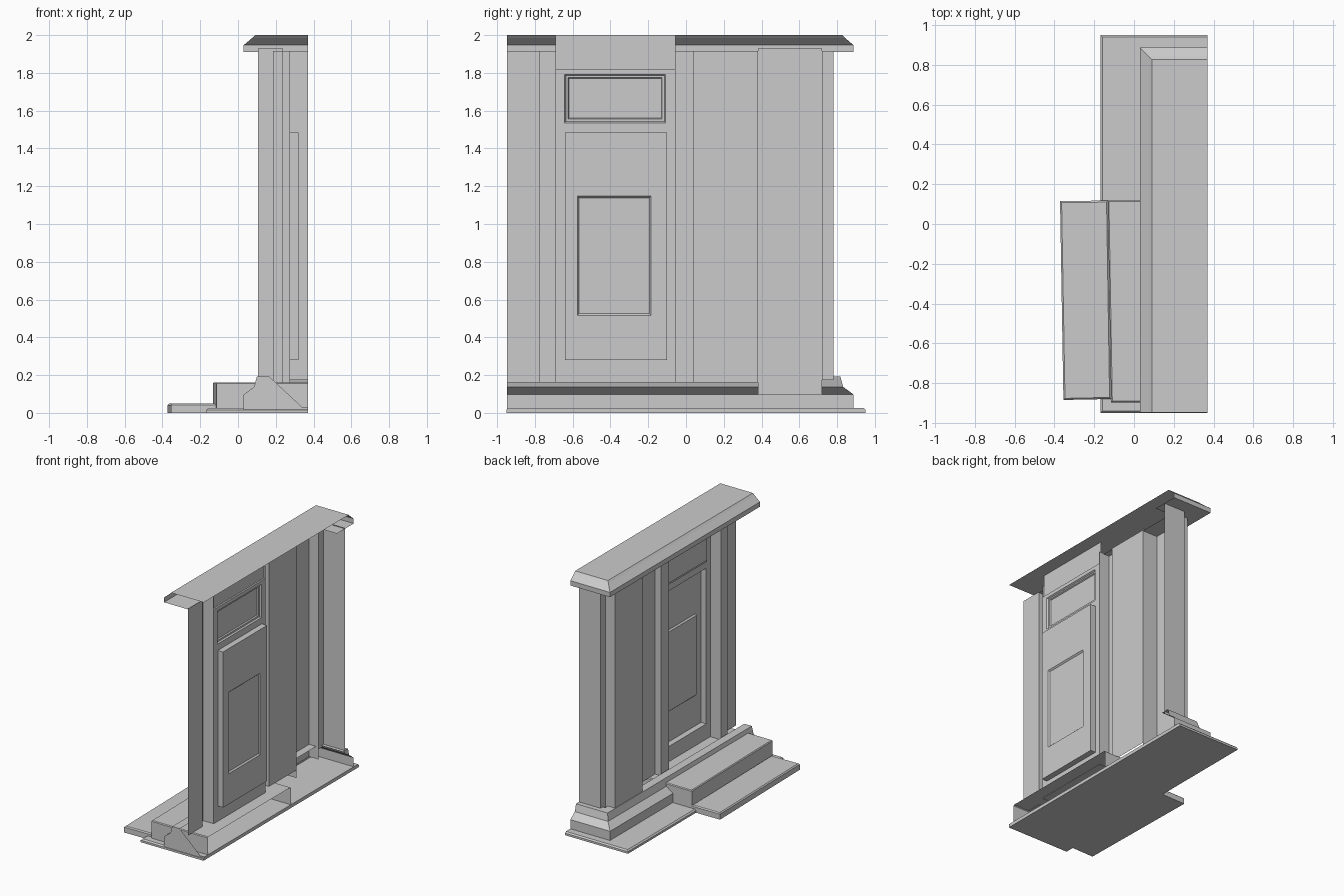
import bpy

if "Cube" in bpy.data.objects:
    bpy.data.objects.remove(bpy.data.objects["Cube"])

def make(name, verts, faces):
    me = bpy.data.meshes.new(name)
    me.from_pydata(verts, [], faces)
    me.update()
    ob = bpy.data.objects.new(name, me)
    bpy.context.collection.objects.link(ob)
    return ob

def wall(name, plan, z0, z1):
    """Vertical sheet standing on an open plan polyline."""
    n = len(plan)
    verts = [(x, y, z) for z in (z0, z1) for x, y in plan]
    return make(name, verts, [(i, i + n, i + n + 1, i + 1) for i in range(n - 1)])

def moulding(name, profile, cap=None):
    """Sweep (inset, height) profile along the street side and around the corner."""
    verts, faces = [], []
    for d, z in profile:
        verts += [(.03 + d, -.948, z), (.03 + d, .887 - d, z), (.37, .887 - d, z)]
    for i in range(len(profile) - 1):
        for j in (0, 1):
            a = 3 * i + j
            faces.append((a, a + 1, a + 4, a + 3))
    if cap:
        s = len(verts)
        verts += [(x, -.948, z) for x, z in cap]
        faces.append(tuple(range(s, len(verts))))
    return make(name, verts, faces)

def panel(name, rings):
    """Nested rectangles (y0, y1, z0, z1, x) bridged together, last one filled."""
    verts, faces = [], []
    for y0, y1, z0, z1, x in rings:
        verts += [(x, y0, z0), (x, y1, z0), (x, y1, z1), (x, y0, z1)]
    for r in range(len(rings) - 1):
        for k in range(4):
            a, b = 4 * r + k, 4 * r + (k + 1) % 4
            faces.append((a, b, b + 4, a + 4))
    e = 4 * (len(rings) - 1)
    faces.append((e, e + 1, e + 2, e + 3))
    return make(name, verts, faces)

def slab(name, plan, z1, bevel=0.0, open_sides=(), bottom=True):
    """Four-sided slab on the ground with a small chamfered upper edge."""
    cx = sum(p[0] for p in plan) / 4
    cy = sum(p[1] for p in plan) / 4
    verts = [(x, y, 0) for x, y in plan] + [(x, y, z1 - bevel) for x, y in plan]
    for x, y in plan:
        dx = 0 if x > .3 else bevel * (1 if x < cx else -1)
        verts.append((x + dx, y + bevel * (1 if y < cy else -1), z1))
    faces = [(8, 9, 10, 11)] + ([(3, 2, 1, 0)] if bottom else [])
    for r in (0, 4):
        for k in range(4):
            if k not in open_sides:
                a, b = r + k, r + (k + 1) % 4
                faces.append((a, b, b + 4, a + 4))
    return make(name, verts, faces)

# Pavement and the two entrance steps (upper step is open at the back)
slab("pavement", [(-.168, -.95), (.37, -.95), (.37, .95), (-.168, .95)], .026, .01)
slab("lower_step", [(-.355, -.885), (-.115, -.88), (-.13, .118), (-.372, .115)], .05, .008)
slab("upper_step", [(-.115, -.897), (.37, -.897), (.37, .118), (-.132, .118)], .162, .006,
     open_sides=(1,), bottom=False)

# Base moulding with a closed end
moulding("base_moulding",
         [(0, 0), (0, .097), (.055, .138), (.07, .193), (.135, .193), (.16, .168), (.16, .16)][:5],
         cap=[(.03, 0), (.03, .097), (.085, .138), (.10, .193), (.165, .193),
              (.34, .03), (.37, .03), (.37, 0)])

# Cornice: underside, lip, sloped edge and flat top
moulding("cornice", [(.205, 1.91), (0, 1.91), (0, 1.947), (.045, 1.985), (.06, 2.0)])
make("cornice_top", [(.09, -.948, 2), (.37, -.948, 2), (.37, .827, 2), (.09, .827, 2)],
     [(0, 1, 2, 3)])

# Walls and pilasters
W, P, D = .237, .185, .275
wall("left_wall_and_pilaster", [(W, -.948), (W, -.775), (P, -.775), (P, -.69), (D, -.69)], .16, 1.915)
wall("right_pilaster_and_wall", [(D, -.055), (P, -.055), (P, .04), (W, .04), (W, .38)], .16, 1.915)
wall("broad_pilaster", [(W, .38), (.105, .38), (.105, .72), (P, .72)], .097, 1.93)
wall("corner_and_end_wall", [(P, .72), (P, .78), (.37, .78)], .175, 1.915)

# Door surround with the recessed door leaf and its lower panel
panel("door", [(-.69, -.055, .16, 1.51, D), (-.64, -.10, .28, 1.485, D), (-.64, -.10, .28, 1.485, .32),
               (-.575, -.185, .515, 1.148, .32), (-.567, -.193, .525, 1.138, .309)])
# Transom above the door
panel("transom", [(-.69, -.055, 1.51, 1.82, D), (-.643, -.108, 1.535, 1.792, D),
                  (-.636, -.115, 1.542, 1.785, .264), (-.625, -.126, 1.555, 1.775, .264),
                  (-.62, -.131, 1.56, 1.77, .255)])
# Header closing the opening up to the roof line
make("header", [(D, -.69, 1.82), (D, -.055, 1.82), (.262, -.69, 1.82), (.262, -.055, 1.82),
                (.262, -.69, 2), (.262, -.055, 2)], [(0, 1, 3, 2), (2, 3, 5, 4)])
